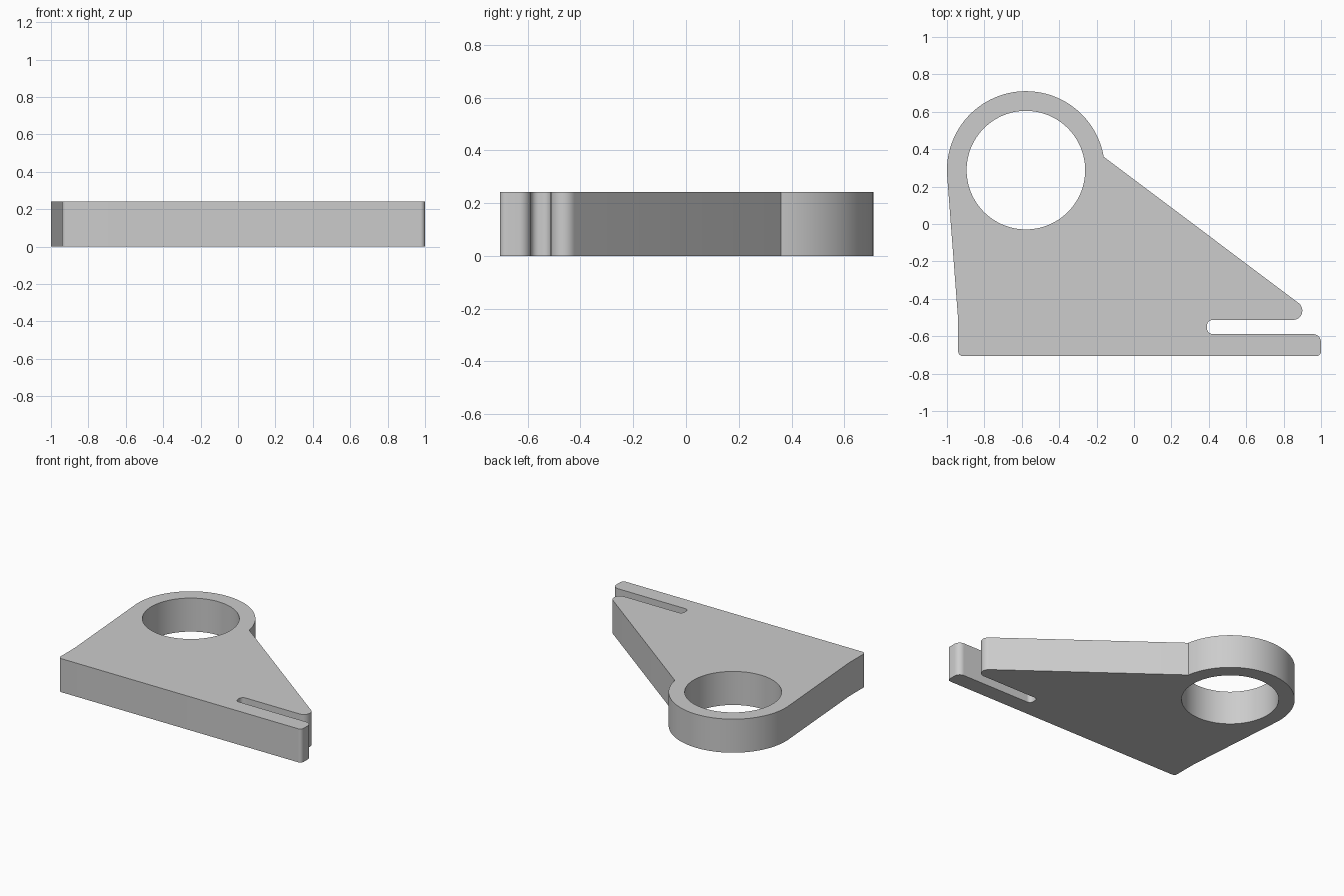
import bpy
import bmesh
from math import atan2, cos, degrees, radians, sin, tan
from mathutils import Vector

if "Cube" in bpy.data.objects:
    bpy.data.objects.remove(bpy.data.objects["Cube"], do_unlink=True)

THICKNESS = 0.242
CENTRE = Vector((-0.578, 0.288))
OUTER, INNER = 0.422, 0.317

grey = bpy.data.materials.new("plain grey")
grey.use_nodes = True
colour = (0.604, 0.604, 0.604, 1)
grey.diffuse_color = colour
grey.node_tree.nodes["Principled BSDF"].inputs["Base Color"].default_value = colour


def arc(centre, radius, start, end, steps):
    """Points along an arc, angles in degrees."""
    angles = [radians(start + (end - start) * i / steps) for i in range(steps + 1)]
    return [centre + radius * Vector((cos(a), sin(a))) for a in angles]


def fillet(before, corner, after, radius):
    """Points that round one corner of an outline."""
    u, v = (before - corner).normalized(), (after - corner).normalized()
    half = atan2((u - v).length, (u + v).length)
    middle = corner + (u + v).normalized() * (radius / sin(half))
    a, b = (corner + d * (radius / tan(half)) - middle for d in (u, v))
    start = degrees(atan2(a.y, a.x))
    sweep = (degrees(atan2(b.y, b.x)) - start + 180) % 360 - 180
    return arc(middle, radius, start, start + sweep, 10)


# Outline: ring arc, then the plate corners (x, y, radius) anticlockwise
ring = arc(CENTRE, OUTER, 9.8, 184.2, 72)
corners = [
    (-0.94, -0.515, 0.15),   # left edge bend
    (-0.94, -0.706, 0.025),  # foot
    (1.0, -0.706, 0.025),    # lower arm tip
    (1.0, -0.588, 0.045),
    (0.39, -0.588, 0.03),    # slot end
    (0.39, -0.513, 0.03),
    (1.0, -0.513, 0.05),     # upper arm tip
]
points = [ring[-1]] + [Vector(c[:2]) for c in corners] + [ring[0]]
outline = list(ring)
for i, c in enumerate(corners):
    outline += fillet(points[i], points[i + 1], points[i + 2], c[2])
hole = arc(CENTRE, INNER, 0, 360, 96)[:-1]

# Bracket plate: fill between outline and hole, then extrude upward
bm = bmesh.new()
edges = []
for loop in (outline, hole):
    verts = [bm.verts.new((p.x, p.y, 0)) for p in loop]
    edges += [bm.edges.new((verts[i - 1], verts[i])) for i in range(len(verts))]
bmesh.ops.triangle_fill(bm, edges=edges, use_beauty=True, normal=(0, 0, 1))
lifted = bmesh.ops.extrude_face_region(bm, geom=bm.faces[:], use_keep_orig=True)
top = [g for g in lifted["geom"] if isinstance(g, bmesh.types.BMVert)]
bmesh.ops.translate(bm, verts=top, vec=(0, 0, THICKNESS))
bmesh.ops.recalc_face_normals(bm, faces=bm.faces[:])

mesh = bpy.data.meshes.new("bracket_plate")
bm.to_mesh(mesh)
bm.free()
mesh.materials.append(grey)
plate = bpy.data.objects.new("bracket_plate", mesh)
bpy.context.collection.objects.link(plate)

bpy.ops.object.select_all(action="DESELECT")
plate.select_set(True)
bpy.context.view_layer.objects.active = plate
bpy.ops.object.shade_smooth_by_angle(angle=radians(30))
